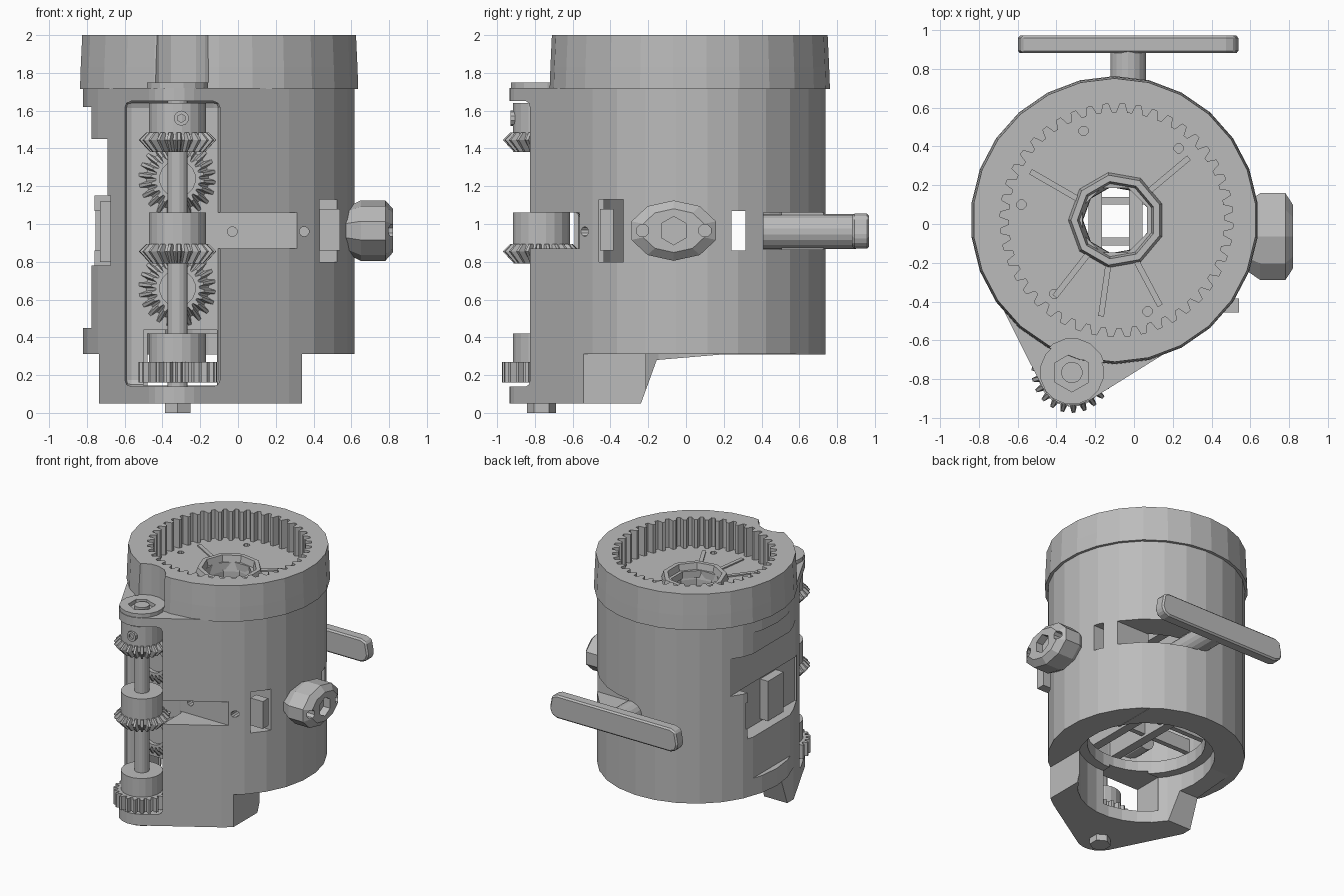
import bpy, bmesh, math
from mathutils import Matrix, Vector

if "Cube" in bpy.data.objects:
    bpy.data.objects.remove(bpy.data.objects["Cube"])

grey = bpy.data.materials.new("plain_grey")
grey.diffuse_color = (0.5, 0.5, 0.5, 1)
grey.use_nodes = True
grey.node_tree.nodes["Principled BSDF"].inputs["Base Color"].default_value = grey.diffuse_color

BX, BY = -0.10, 0.02      # drum axis
SX, SY = -0.32, -0.765    # gear shaft axis


def make(name, bm):
    bmesh.ops.recalc_face_normals(bm, faces=bm.faces)
    me = bpy.data.meshes.new(name)
    bm.to_mesh(me)
    bm.free()
    me.materials.append(grey)
    ob = bpy.data.objects.new(name, me)
    bpy.context.collection.objects.link(ob)
    return ob


def loft(name, rings):
    """Skin between matching closed rings of points, capped at both ends."""
    bm = bmesh.new()
    vs = [[bm.verts.new(p) for p in r] for r in rings]
    n = len(vs[0])
    for a, b in zip(vs, vs[1:]):
        for i in range(n):
            j = (i + 1) % n
            bm.faces.new((a[i], a[j], b[j], b[i]))
    bm.faces.new(vs[0][::-1])
    bm.faces.new(vs[-1])
    return make(name, bm)


def lathe(name, loc, prof, n, axis='Z', sy=1.0):
    """Solid from (height, radius) stations along an axis."""
    rings = []
    for h, r in prof:
        ring = []
        for i in range(n):
            t = 2 * math.pi * (i + 0.5) / n
            u, v = r * math.cos(t), r * math.sin(t) * sy
            ring.append({'Z': (u, v, h), 'Y': (u, h, v), 'X': (h, u, v)}[axis])
        rings.append([Vector(p) + Vector(loc) for p in ring])
    return loft(name, rings)


def gear(name, loc, stations, n, axis='Z'):
    """Toothed solid from (height, root radius, tip radius) stations."""
    rings = []
    for h, root, tip in stations:
        ring = []
        for i in range(n):
            for f, r in ((0, root), (0.3, root), (0.5, tip), (0.8, tip)):
                t = 2 * math.pi * (i + f) / n
                u, v = r * math.cos(t), r * math.sin(t)
                ring.append(Vector((u, v, h) if axis == 'Z' else (u, h, v)) + Vector(loc))
        rings.append(ring)
    return loft(name, rings)


def box(name, x0, x1, y0, y1, z0, z1):
    ring = [(x0, y0), (x1, y0), (x1, y1), (x0, y1)]
    return loft(name, [[(x, y, z) for x, y in ring] for z in (z0, z1)])


def apply_mod(ob, mod):
    bpy.context.view_layer.objects.active = ob
    bpy.ops.object.modifier_apply(modifier=mod.name)


def cut(ob, *cutters):
    for c in cutters:
        m = ob.modifiers.new("cut", 'BOOLEAN')
        m.operation, m.solver, m.object = 'DIFFERENCE', 'EXACT', c
        apply_mod(ob, m)
        bpy.data.objects.remove(c)


def bevel(ob, w, seg=1):
    m = ob.modifiers.new("bevel", 'BEVEL')
    m.width, m.segments = w, seg
    apply_mod(ob, m)


# Housing: hull around the drum circle and the gear shaft circle
def arc(cx, cy, r, a0, a1, n):
    return [(cx + r * math.cos(math.radians(a0 + (a1 - a0) * i / n)),
             cy + r * math.sin(math.radians(a0 + (a1 - a0) * i / n))) for i in range(n + 1)]


outline = arc(BX, BY, 0.72, -59, 207, 20) + arc(SX, SY, 0.17, 207, 301, 5)
housing = loft("housing", [[(x, y, z) for x, y in outline] for z in (0.05, 1.72)])
opening = box("c", -0.60, -0.095, -1.2, -0.56, 0.14, 1.65)
bevel(opening, 0.035, 2)
slope = [(-0.26, -0.01), (-0.155, 0.28), (0.2, 0.31), (1.2, 0.31), (1.2, -0.01)]
cut(housing,
    loft("c", [[(x, y, z) for y, z in slope] for x in (-1.2, 1.2)]),   # lower bracket back
    box("c", 0.34, 1.2, -1.2, 1.2, -0.1, 0.312),          # lower bracket side
    box("c", -1.2, -0.735, -1.2, 1.2, -0.1, 0.311),
    lathe("c", (BX, BY, 0), [(-0.1, 0.5), (1.68, 0.5)], 28),   # bore
    lathe("c", (BX, BY, 0), [(1.5, 0.19), (1.9, 0.19)], 9),    # hub passage
    opening,
    box("c", -0.5, -0.11, -0.7, -0.3, 0.145, 0.44),       # low gear clearance
    box("c", -0.2, 0.37, -1.2, -0.565, 0.87, 1.06),       # front band recess
    box("c", 0.1, 0.7, -0.46, -0.33, 0.80, 1.13),         # front right slot
    box("c", -1.2, 1.2, 0.24, 0.315, 0.86, 1.07),         # through slot
    box("c", 0.0, 0.9, 0.41, 1.2, 0.865, 1.06),           # rear window
    box("c", -1.2, -0.775, -0.4, 0.6, 0.45, 1.62),        # left flats
    box("c", -1.2, -0.69, -0.42, 0.6, 1.15, 1.45),
    box("c", -1.2, -0.66, -0.44, 0.3, 0.78, 1.151))
cut(housing, *[lathe("c", (x, 0, 0.96), [(-0.8, 0.026), (-0.3, 0.026)], 10, 'Y')
               for x in (-0.03, 0.35)])

# Left side block and slot tab
box("left_block", -0.73, -0.64, -0.2, 0.0, 0.80, 1.12)
box("slot_tab", 0.43, 0.54, -0.455, -0.385, 0.86, 1.08)

# Top ring with internal teeth, floor and hub
ring = lathe("toothed_ring", (BX, BY, 0), [(1.715, 0.742), (1.83, 0.738), (2.0, 0.73)], 26)
cut(ring,
    gear("c", (BX + 0.01, BY, 0), [(1.77, 0.555, 0.60), (2.1, 0.555, 0.60)], 44),
    lathe("c", (BX, BY, 0), [(1.6, 0.18), (2.1, 0.18)], 8),
    lathe("c", (SX, SY, 0), [(1.75, 0.175), (2.1, 0.175)], 16))
cut(ring, *[lathe("c", (x, y, 0), [(1.6, 0.025), (1.9, 0.025)], 8) for x, y in
            ((-0.26, 0.48), (0.23, 0.39), (-0.41, -0.36), (0.07, -0.45), (-0.58, 0.1))])
hub = lathe("hub", (BX + 0.01, BY, 0), [(1.60, 0.21), (1.765, 0.25), (1.82, 0.235)], 9)
cut(hub, lathe("c", (BX + 0.01, BY, 0), [(1.5, 0.17), (1.7, 0.175), (1.9, 0.22)], 9))
for i, a in enumerate((40, 150, 232, 262, 298)):          # low spokes
    rib = box("spoke_%d" % i, 0.2, 0.5, -0.015, 0.015, 1.76, 1.78)
    rib.data.transform(Matrix.Translation((BX, BY, 0)) @ Matrix.Rotation(math.radians(a), 4, 'Z'))

# Gear shaft, its cap and foot nut
lathe("gear_shaft", (SX, SY, 0), [(0.02, 0.055), (1.75, 0.055)], 16)
cap = lathe("shaft_cap", (SX, SY, 0), [(1.652, 0.165), (1.75, 0.165)], 16)
cut(cap, lathe("c", (SX, SY, 0), [(1.72, 0.10), (1.9, 0.10)], 6))
lathe("foot_nut", (SX, SY, 0), [(0.0, 0.078), (0.06, 0.078)], 6)

# Collars and gears stacked on the shaft
for name, z0, z1 in (("top", 1.47, 1.64), ("middle", 0.89, 1.06), ("bottom", 0.26, 0.42)):
    lathe(name + "_collar", (SX, SY, 0), [(z0, 0.153), (z1, 0.153)], 20)
for name, z in (("top", 1.38), ("middle", 0.79)):
    gear(name + "_bevel_gear", (SX, SY, z),
         [(0, 0.105, 0.145), (0.065, 0.165, 0.205), (0.105, 0.145, 0.165)], 22)
gear("spur_gear", (SX, SY, 0), [(0.16, 0.175, 0.208), (0.27, 0.175, 0.208)], 22)
screw = lathe("set_screw", (-0.30, -0.93, 1.56), [(0, 0.04), (0.08, 0.04)], 10, 'Y')
cut(screw, lathe("c", (-0.30, -0.93, 1.56), [(-0.05, 0.022), (0.04, 0.022)], 6, 'Y'))

# Facing bevel gears on short inward axles, with a raised bored face
for name, z in (("upper", 1.24), ("lower", 0.66)):
    facing = gear(name + "_facing_gear", (SX, 0, z),
                  [(-0.62, 0.115, 0.14), (-0.56, 0.165, 0.205), (-0.52, 0.155, 0.165)], 22, 'Y')
    cut(facing, lathe("c", (SX, 0, z), [(-0.7, 0.095), (-0.59, 0.095)], 16, 'Y'))
    lathe(name + "_axle", (SX, 0, z), [(-0.58, 0.08), (-0.25, 0.08)], 14, 'Y')

# Inner carrier seen through the hub and from below
for x in (-0.2, 0.01):
    for z in (0.55, 1.15):
        box("inner_bar", x - 0.035, x + 0.035, -0.47, 0.50, z, z + 0.15)
for y in (-0.09, 0.12):
    box("inner_cross_bar", -0.59, 0.39, y - 0.02, y + 0.02, 0.57, 0.68)
band = lathe("inner_band", (BX, BY, 0.42), [(0, 0.505), (0.1, 0.505)], 28)
cut(band, lathe("c", (BX, BY, 0.42), [(-0.1, 0.43), (0.2, 0.43)], 28),
    box("c", -0.5, -0.11, -0.7, -0.3, 0.3, 0.44))

# Rear handle
lathe("handle_stem", (-0.03, 0, 0.96), [(0.32, 0.092), (0.90, 0.092)], 18, 'Y')
end = arc(0.475, 0.9625, 0.065, -90, 90, 4)
plan = [(x, z + (0.028 if z > 0.9625 else -0.028)) for x, z in end]
plan += [(-0.06 - x, z) for x, z in reversed(plan)]
handle = loft("handle_plate", [[(x, y, z) for x, z in plan] for y in (0.88, 0.97)])
bevel(handle, 0.012)

# Side knob: elongated flange with a hex socket and two screw holes
KY, KZ = -0.065, 0.965
knob = lathe("side_knob", (0, KY, KZ),
             [(0.56, 0.17), (0.65, 0.235), (0.78, 0.235), (0.82, 0.17)], 10, 'X', 0.68)
cut(knob, lathe("c", (0, KY, KZ), [(0.76, 0.075), (0.9, 0.075)], 6, 'X'),
    *[lathe("c", (0, KY + d, KZ), [(0.72, 0.035), (0.9, 0.035)], 8, 'X') for d in (-0.165, 0.165)])
